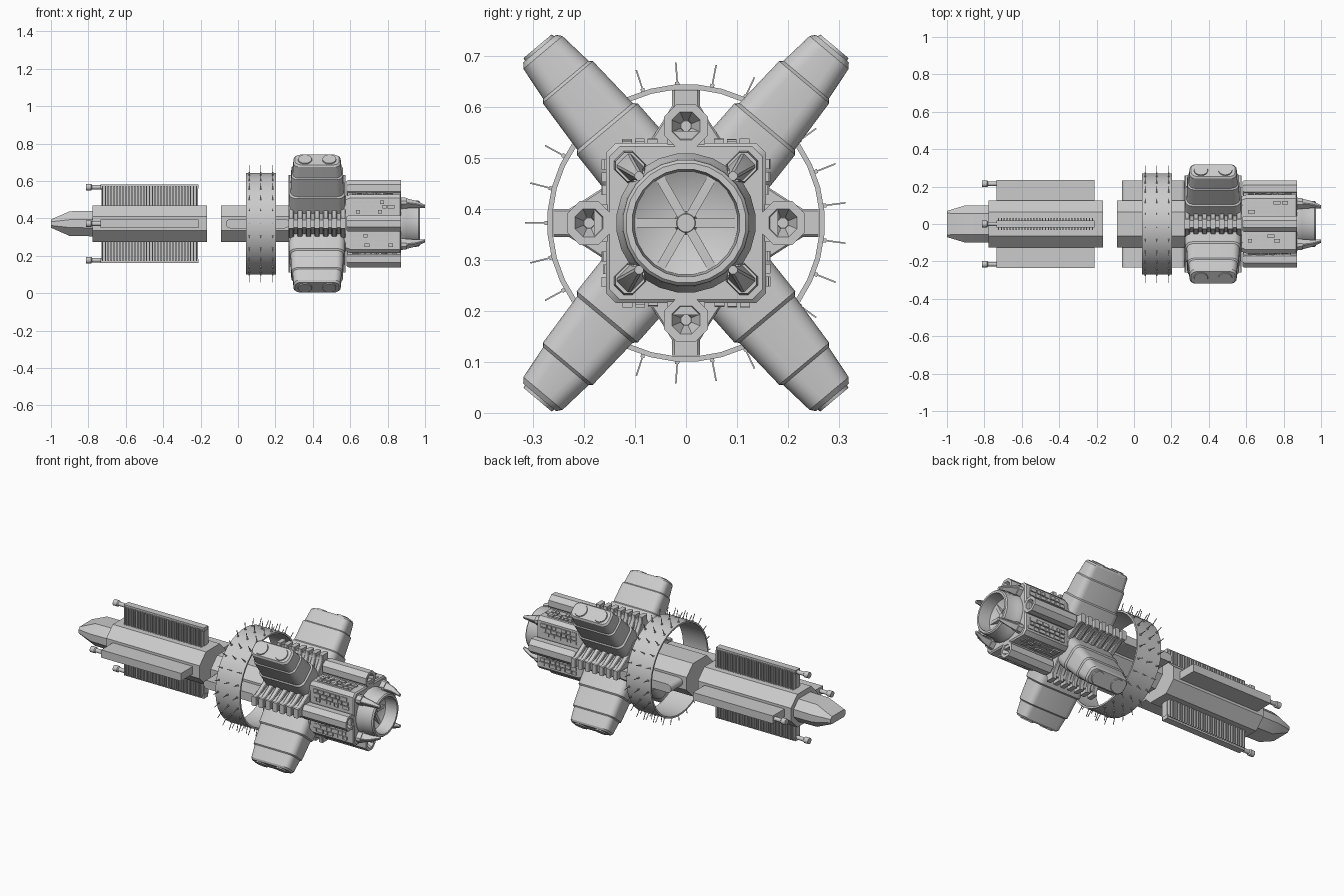
import bpy, bmesh, math, random
from math import pi, cos, sin, radians
from mathutils import Matrix, Vector

random.seed(4)
AXIS_Z = 0.372          # height of the ship's long axis
QUARTERS = [0, 90, 180, 270]

cube = bpy.data.objects.get("Cube")
if cube:
    bpy.data.objects.remove(cube)

hull = bpy.data.materials.new("hull_grey")
hull.use_nodes = True
grey = (0.6, 0.6, 0.6, 1)
hull.diffuse_color = grey
hull.node_tree.nodes["Principled BSDF"].inputs["Base Color"].default_value = grey


# ---- helpers: all shapes are built around the long axis, then turned about it
def finish(bm, name, turn=0):
    bmesh.ops.recalc_face_normals(bm, faces=bm.faces)
    bm.transform(Matrix.Translation((0, 0, AXIS_Z)) @ Matrix.Rotation(radians(turn), 4, 'X'))
    mesh = bpy.data.meshes.new(name)
    bm.to_mesh(mesh)
    bm.free()
    mesh.materials.append(hull)
    ob = bpy.data.objects.new(name, mesh)
    bpy.context.collection.objects.link(ob)
    bpy.ops.object.select_all(action='DESELECT')
    ob.select_set(True)
    bpy.context.view_layer.objects.active = ob
    bpy.ops.object.shade_smooth_by_angle(angle=radians(32))
    return ob


def box(bm, x0, x1, y0, y1, z0, z1):
    size = Matrix.Diagonal((x1 - x0, y1 - y0, z1 - z0, 1))
    mid = Matrix.Translation(((x0 + x1) / 2, (y0 + y1) / 2, (z0 + z1) / 2))
    bmesh.ops.create_cube(bm, size=1, matrix=mid @ size)


def rounded(hw, hh, r, steps=1):
    """Rounded rectangle; one step gives chamfered corners."""
    pts = []
    for k, (sx, sy) in enumerate([(1, 1), (-1, 1), (-1, -1), (1, -1)]):
        for s in range(steps + 1):
            a = pi / 2 * (k + s / steps)
            pts.append((sx * (hw - r) + r * cos(a), sy * (hh - r) + r * sin(a)))
    return pts


def loft(bm, rings):
    loops = [[bm.verts.new(p) for p in ring] for ring in rings]
    n = len(loops[0])
    for a, b in zip(loops, loops[1:]):
        for i in range(n):
            bm.faces.new((a[i], a[(i + 1) % n], b[(i + 1) % n], b[i]))
    bm.faces.new(loops[0])
    bm.faces.new(loops[-1])


def loft_x(bm, sections, cz=0):
    loft(bm, [[(x, p, q + cz) for p, q in rounded(hy, hz, r)] for x, hy, hz, r in sections])


def loft_z(bm, sections, cx, steps=1):
    loft(bm, [[(cx + p, q, z) for p, q in rounded(hx, hy, r, steps)] for z, hx, hy, r in sections])


def lathe(bm, profile, segs, cz=0, closed=False):
    """Spin (x, radius) pairs about a line parallel to x."""
    rings = [[bm.verts.new((x, r * sin(2 * pi * (i + .5) / segs), cz + r * cos(2 * pi * (i + .5) / segs)))
              for i in range(segs)] for x, r in profile]
    pairs = list(zip(rings, rings[1:]))
    if closed:
        pairs.append((rings[-1], rings[0]))
    else:
        bm.faces.new(rings[0])
        bm.faces.new(rings[-1])
    for a, b in pairs:
        for i in range(segs):
            j = (i + 1) % segs
            bm.faces.new((a[i], a[j], b[j], b[i]))


# ---- forward body and nose
bm = bmesh.new()
loft_x(bm, [(-1, .07, .022, .012), (-.9, .1, .066, .045), (-.76, .1, .068, .045)])
finish(bm, "nose")
bm = bmesh.new()
loft_x(bm, [(-.778, .125, .098, .06), (-.165, .125, .098, .06)])
finish(bm, "forward_body")

# ---- four fins: combed top and bottom, plain slabs at the sides
for turn in QUARTERS:
    side = turn in (90, 270)
    bm = bmesh.new()
    if side:
        box(bm, -.735, -.21, -.023, .023, .1, .235)
    else:
        box(bm, -.735, -.21, -.02, .02, .188, .21)
        box(bm, -.73, -.215, -.012, .012, .08, .19)
        for i in range(33):
            x = -.728 + i * .0157
            box(bm, x, x + .007, -.033, .033, .09, .2)
    finish(bm, "side_fin" if side else "comb_fin", turn)
    bm = bmesh.new()
    lathe(bm, [(-.812, .012), (-.812, .018), (-.785, .018), (-.78, .012), (-.72, .012)],
          12, .215 if side else .195)
    finish(bm, "fin_emitter", turn)

# ---- middle tube with its cross wing
bm = bmesh.new()
loft_x(bm, [(-.092, .125, .098, .06), (.3, .125, .098, .06)])
finish(bm, "middle_tube")
bm = bmesh.new()
loft(bm, [[(.105 + p, y, q) for p, q in rounded(.17, .025, .024, 4)] for y in (-.232, .232)])
finish(bm, "cross_wing")

# ---- sensor ring with three rows of spikes
bm = bmesh.new()
lathe(bm, [(.042, .262), (.042, .272), (.202, .272), (.202, .262)], 36, closed=True)
finish(bm, "ring")
bm = bmesh.new()
for i in range(25):
    start = len(bm.verts)
    for x in (.06, .122, .185):
        box(bm, x - .0015, x + .0015, -.0015, .0015, .268, .315)
        box(bm, x - .004, x + .004, -.004, .004, .27, .277)
    bm.verts.ensure_lookup_table()
    bmesh.ops.rotate(bm, verts=bm.verts[start:], cent=(0, 0, 0),
                     matrix=Matrix.Rotation(2 * pi * i / 25 + pi / 2, 3, 'X'))
finish(bm, "ring_spikes")

# ---- hub core with ribbed stacks on four sides
bm = bmesh.new()
loft_x(bm, [(.27, .15, .15, .05), (.58, .15, .15, .05)])
finish(bm, "hub_core")
for turn in QUARTERS:
    bm = bmesh.new()
    loft_z(bm, [(.1, .14, .08, .01), (.19, .14, .035, .01), (.24, .14, .02, .01)], .423)
    for i in range(7):
        loft_z(bm, [(.13, .014, .09, .004), (.2, .014, .045, .004),
                    (.23, .014, .027, .004), (.26, .014, .027, .004)], .285 + i * .046)
    finish(bm, "hub_ribs", turn)

# ---- four stepped pods set in a cross
for turn in (40, -40, 140, -140):
    bm = bmesh.new()
    loft_z(bm, [(.05, .152, .083, .04), (.24, .15, .078, .04), (.247, .142, .071, .038),
                (.36, .138, .064, .036), (.366, .131, .058, .034), (.436, .126, .05, .034),
                (.446, .118, .042, .03)], .423, 5)
    finish(bm, "pod", turn)
    bm = bmesh.new()
    for x in (.358, .488):
        bmesh.ops.create_cone(bm, cap_ends=True, segments=24, radius1=.038, radius2=.036,
                              depth=.008, matrix=Matrix.Translation((x, 0, .448)))
    finish(bm, "pod_hatches", turn)

# ---- engine block with surface panels
bm = bmesh.new()
loft_x(bm, [(.575, .148, .148, .02), (.6, .157, .157, .02), (.865, .157, .157, .02),
            (.872, .15, .15, .02)])
finish(bm, "engine_block")
for turn in QUARTERS:
    bm = bmesh.new()
    for row in (-.125, -.1, -.075, .055, .08, .105):
        x = .61
        while x < .82:
            w = random.uniform(.015, .04)
            box(bm, x, x + w, row, row + .019, .15, .157 + random.uniform(.003, .009))
            x += w + .006
    finish(bm, "engine_panels", turn)

# ---- four small side engines on pylons
for turn in QUARTERS:
    bm = bmesh.new()
    lathe(bm, [(.58, .04), (.59, .047), (.872, .047), (.872, .03), (.835, .012),
               (.85, .011), (.85, .004)], 8, .19)
    box(bm, .585, .868, -.036, .036, .1, .18)
    finish(bm, "side_engine", turn)

# ---- main nozzle, inner spokes and claws
bm = bmesh.new()
lathe(bm, [(.86, .137), (.885, .137), (.9, .128), (.965, .124), (.972, .118), (.972, .106),
           (.9, .102), (.878, .06), (.876, .01)], 24)
finish(bm, "main_nozzle")
bm = bmesh.new()
lathe(bm, [(.874, .024), (.905, .018), (.905, .004)], 12)
finish(bm, "nozzle_hub")
for k in range(6):
    bm = bmesh.new()
    box(bm, .876, .9, -.009, .009, .015, .103)
    finish(bm, "nozzle_spoke", 30 + 60 * k)
for turn in (45, 135, 225, 315):
    bm = bmesh.new()
    loft_x(bm, [(.86, .026, .032, .012), (.9, .024, .028, .012)], .155)
    loft(bm, [[(x, p, cz + q) for p, q in rounded(hw, hh, .004)]
              for x, hw, hh, cz in ((.89, .02, .024, .155), (.95, .015, .016, .147), (1, .008, .008, .13))])
    finish(bm, "claw", turn)
